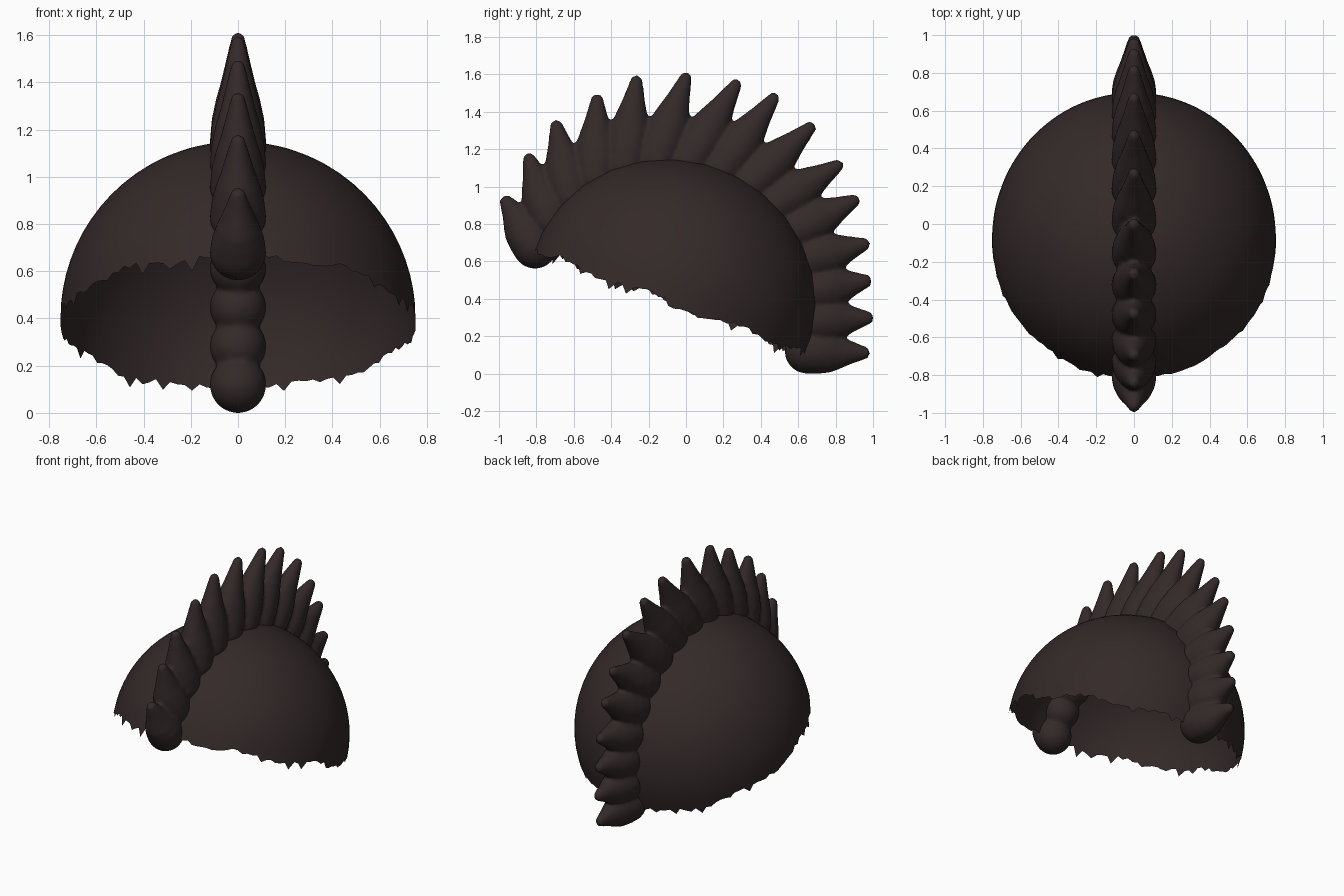
import bpy, bmesh, math, random
from mathutils import Vector

random.seed(4)
if "Cube" in bpy.data.objects:
    bpy.data.objects.remove(bpy.data.objects["Cube"])

# One dark brown for everything
brown = bpy.data.materials.new("dark brown hair")
color = (0.034, 0.022, 0.022, 1)
brown.diffuse_color = color
brown.use_nodes = True
brown.node_tree.nodes["Principled BSDF"].inputs["Base Color"].default_value = color

# Tilted frame of the half dome
CENTER = Vector((0, -0.08, 0.40))
BACK = Vector((0, 0.933, -0.36))
UP = Vector((0, 0.36, 0.933))
SIDE = Vector((1, 0, 0))
WIDE, LONG, HIGH = 0.752, 0.78, 0.745


def finish(bm, name):
    bmesh.ops.recalc_face_normals(bm, faces=bm.faces)
    mesh = bpy.data.meshes.new(name)
    bm.to_mesh(mesh)
    bm.free()
    obj = bpy.data.objects.new(name, mesh)
    bpy.context.collection.objects.link(obj)
    mesh.materials.append(brown)
    mesh.shade_smooth()
    return obj


def loft(bm, rings, caps=()):
    """Join closed rings of points, with optional end points as caps."""
    rows = [[bm.verts.new(p) for p in ring] for ring in rings]
    n = len(rows[0])
    for a, b in zip(rows, rows[1:]):
        for i in range(n):
            j = (i + 1) % n
            bm.faces.new((a[i], a[j], b[j], b[i]))
    for row, point in zip((rows[0], rows[-1]), caps):
        tip = bm.verts.new(point)
        for i in range(n):
            bm.faces.new((row[i], row[(i + 1) % n], tip))


# Scalp dome: open half ellipsoid with a ragged lower edge
SEGMENTS, ROWS = 144, 20
ragged = []
for i in range(SEGMENTS):
    a = math.tau * i / SEGMENTS
    drop = 0.015 + 0.012 * math.sin(9 * a) + random.uniform(-0.012, 0.012)
    if random.random() < 0.16:
        drop += random.uniform(0.02, 0.05)
    ragged.append(drop)

rings = []
for r in range(1, ROWS + 1):
    polar = math.pi / 2 * r / ROWS
    ring = []
    for i in range(SEGMENTS):
        a = math.tau * i / SEGMENTS
        p = CENTER + UP * HIGH * math.cos(polar)
        p += math.sin(polar) * (SIDE * WIDE * math.cos(a) + BACK * LONG * math.sin(a))
        if r == ROWS:
            p -= UP * ragged[i]
        ring.append(p)
    rings.append(ring)
bm = bmesh.new()
loft(bm, rings, [CENTER + UP * HIGH])
finish(bm, "scalp_dome")

# Crest: a row of tapered spikes with round roots, front to back
TIPS = [(-0.98, 0.95), (-0.85, 1.18), (-0.70, 1.36), (-0.475, 1.50),
        (-0.26, 1.60), (0.01, 1.615), (0.285, 1.575), (0.49, 1.50),
        (0.69, 1.34), (0.84, 1.13), (0.93, 0.94), (0.985, 0.70),
        (0.995, 0.50), (1.005, 0.30), (0.985, 0.11)]
ROOT = 0.12
# Fraction of the length, half width across, half width along the crest
PROFILE = [(0, 0.12, 0.12), (0.2, 0.112, 0.118), (0.38, 0.094, 0.11),
           (0.52, 0.075, 0.09), (0.7, 0.055, 0.062), (0.86, 0.038, 0.042),
           (0.96, 0.026, 0.03)]

bm = bmesh.new()
for k, (ty, tz) in enumerate(TIPS):
    phi = math.pi * (1 - k / (len(TIPS) - 1))
    root = CENTER + BACK * LONG * math.cos(phi) + UP * HIGH * math.sin(phi)
    tip = Vector((0, ty, tz))
    axis = (tip - root).normalized()
    along = axis.cross(SIDE)
    sections = []
    for s in range(1, 6):
        q = math.pi / 2 * s / 6
        w = ROOT * math.sin(q)
        sections.append((root - axis * ROOT * math.cos(q), w, w))
    sections += [(root.lerp(tip, t), w, d) for t, w, d in PROFILE]
    rings = [[c + SIDE * w * math.cos(math.tau * i / 24)
              + along * d * math.sin(math.tau * i / 24) for i in range(24)]
             for c, w, d in sections]
    loft(bm, rings, [root - axis * ROOT, tip])
crest = finish(bm, "spiked_crest")

# Blend the spikes into one soft body
remesh = crest.modifiers.new("merge", 'REMESH')
remesh.mode = 'VOXEL'
remesh.voxel_size = 0.012
remesh.use_smooth_shade = True
soft = crest.modifiers.new("soften", 'SMOOTH')
soft.factor = 0.5
soft.iterations = 5
